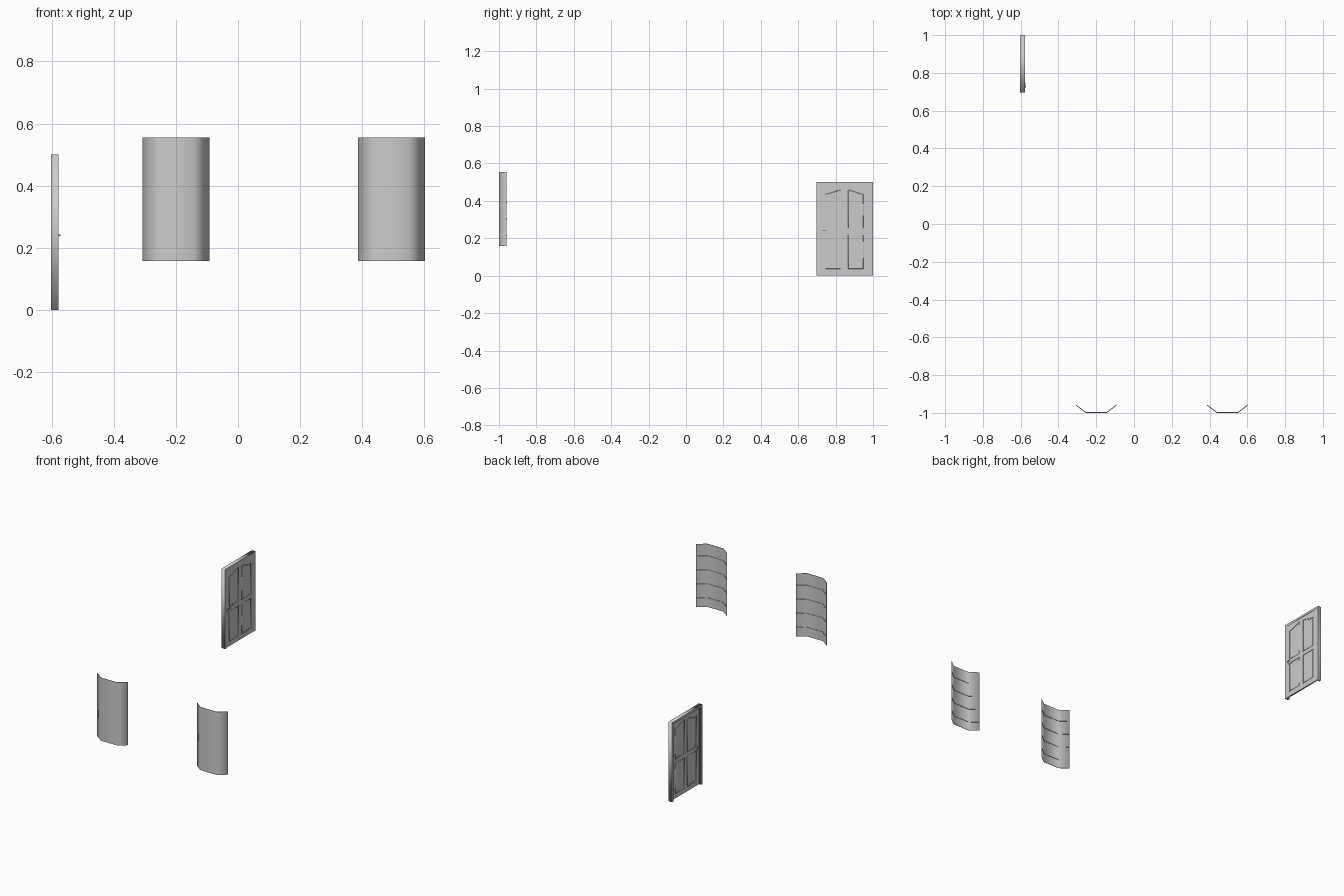
import bpy
from math import pi

if "Cube" in bpy.data.objects:
    bpy.data.objects.remove(bpy.data.objects["Cube"])

UPRIGHT = (pi / 2, 0, pi / 2)   # local x,y,z -> world y,z,x


def plate(name, outlines, lo, hi, upright=False, bevel=0.0):
    """Solid from closed outlines (inner ones become holes), between two depths."""
    cu = bpy.data.curves.new(name, 'CURVE')
    cu.dimensions = '2D'
    cu.fill_mode = 'BOTH'
    cu.extrude = (hi - lo) / 2 - bevel
    cu.bevel_depth = bevel
    cu.bevel_resolution = 0
    cu.offset = -bevel
    for pts in outlines:
        sp = cu.splines.new('POLY')
        sp.points.add(len(pts) - 1)
        for p, (a, b) in zip(sp.points, pts):
            p.co = (a, b, 0, 1)
        sp.use_cyclic_u = True
    ob = bpy.data.objects.new(name, cu)
    bpy.context.collection.objects.link(ob)
    mid = (lo + hi) / 2
    ob.location = (mid, 0, 0) if upright else (0, 0, mid)
    if upright:
        ob.rotation_euler = UPRIGHT
    bpy.ops.object.select_all(action='DESELECT')
    ob.select_set(True)
    bpy.context.view_layer.objects.active = ob
    bpy.ops.object.convert(target='MESH')
    return bpy.context.object


def rod(name, loc, r, depth):
    bpy.ops.mesh.primitive_cylinder_add(vertices=16, radius=r, depth=depth,
                                        location=loc, rotation=(0, pi / 2, 0))
    bpy.context.object.name = name
    bpy.ops.object.shade_smooth_by_angle()


# Door frame: two jambs and a head in one outline
plate("door_frame", [[(.697, 0), (.711, 0), (.711, .487), (.986, .487),
                      (.986, 0), (1, 0), (1, .5), (.697, .5)]],
      -.603, -.578, True)


# Panel outlines: plain below, swept top above rising to the middle of the door
def panel(col, row, inset=0.0):
    a, b = .738 + inset, .834 - inset
    z0, z1 = ((.030, .226), (.247, .444))[row]
    z0, z1 = z0 + inset, z1 - inset
    pts = [(a, z0), (b, z0)]
    if row:
        for i in range(9):
            t = 1 - i / 8
            pts.append((a + (b - a) * t, z1 + .021 * t * t * (3 - 2 * t)))
    else:
        pts += [(b, z1), (a, z1)]
    if col:
        pts = [(1.694 - y, z) for y, z in reversed(pts)]
    return pts


cells = [(c, r) for c in (0, 1) for r in (0, 1)]

# Door leaf with four openings, each filled by a thin sheet and raised field
FRONT, BACK = -.580, -.590
plate("door_leaf", [[(.711, .001), (.986, .001), (.986, .487), (.711, .487)]]
      + [panel(c, r) for c, r in cells], BACK, FRONT, True)
for c, r in cells:
    plate("panel_sheet", [panel(c, r)], -.587, -.583, True)
    plate("panel_field", [panel(c, r, .006)], -.589, -.581, True, .003)

# Lever handles on both sides of the leaf
for face, s in ((FRONT, 1), (BACK, -1)):
    rod("handle_rose", (face + s * .001, .725, .24), .006, .002)
    rod("handle_stem", (face + s * .004, .725, .24), .002, .008)
    rod("keyhole_rose", (face + s * .001, .725, .226), .004, .002)
    lo, hi = sorted((face + s * .006, face + s * .0085))
    plate("handle_lever", [[(.722, .238), (.748, .239), (.750, .241),
                            (.748, .2425), (.722, .2425)]], lo, hi, True)

# Bay windows: thin three-sided sheets with horizontal ribs on the inside
BAY = [(-.108, .039), (-.056, 0), (.057, 0), (.108, .039)]
NORMAL = [(.6, .8), (.33, 1), (-.33, 1), (-.6, .8)]


def bay_strip(cx, near, far):
    def line(d):
        return [(cx + x + nx * d, -1 + y + ny * d)
                for (x, y), (nx, ny) in zip(BAY, NORMAL)]
    return line(near) + line(far)[::-1]


for cx in (-.200, .494):
    plate("bay_sheet", [bay_strip(cx, 0, .002)], .158, .555)
    for i in range(4):
        z = .215 + i * .088
        plate("bay_rib", [bay_strip(cx, .0015, .0045)], z - .002, z + .002)
